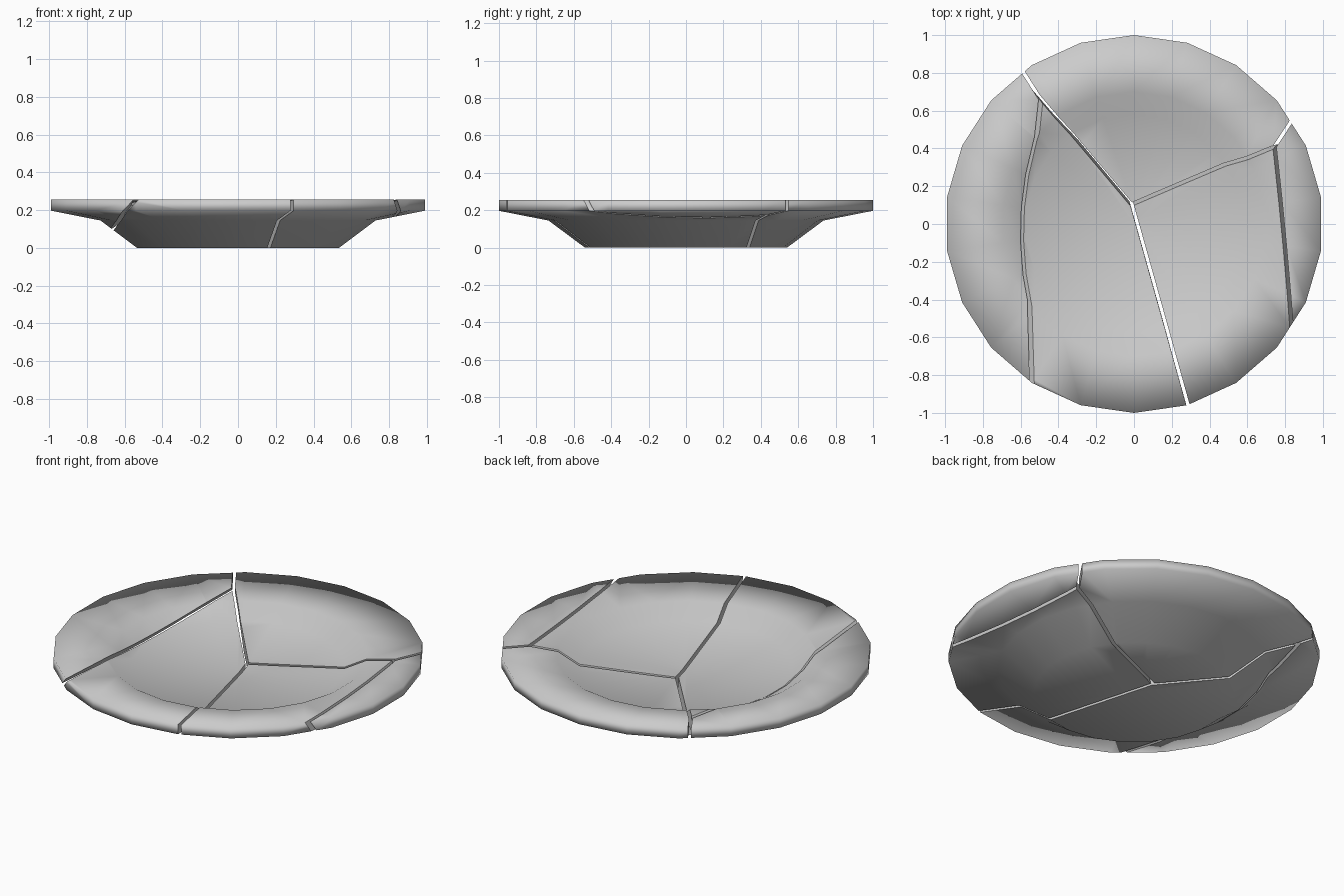
import bpy, bmesh
from math import pi, cos, sin
from mathutils import Vector

if "Cube" in bpy.data.objects:
    bpy.data.objects.remove(bpy.data.objects["Cube"])

SIDES = 22
HALF_GAP = 0.009
# (radius, height) from the centre of the underside, round the rim, to the centre of the dish
PROFILE = [(0, 0), (0.54, 0), (0.735, 0.145), (1, 0.197), (1, 0.255),
           (0.70, 0.226), (0.58, 0.16), (0, 0.13)]

# Crack planes, each through three points
CRACKS = {
    "back_left":   [(-0.01, 0.10, 0.13), (-0.49, 0.66, 0.23), (-0.29, 0.452, 0)],
    "back_right":  [(-0.01, 0.106, 0.13), (0.745, 0.41, 0.237), (-0.015, 0.139, 0)],
    "front":       [(-0.01, 0.10, 0.13), (0.285, -0.955, 0.25), (0.162, -0.51, 0)],
    "left":        [(-0.545, -0.84, 0.25), (-0.50, 0.65, 0.232), (-0.666, 0, 0.094)],
    "right":       [(0.745, 0.41, 0.237), (0.835, -0.535, 0.25), (0.796, 0.2, 0.16)],
    "rim_left":    [(-0.495, 0.66, 0.23), (-0.59, 0.81, 0.25), (-0.495, 0.66, 0)],
    "rim_right":   [(0.745, 0.41, 0.237), (0.83, 0.54, 0.25), (0.745, 0.41, 0)],
}

# Each shard: a point inside it and the cracks that bound it
SHARDS = {
    "back_shard":        ((0.2, 0.7, 0.15), ["back_left", "back_right", "rim_left", "rim_right"]),
    "front_right_shard": ((0.45, -0.2, 0.1), ["back_right", "front", "right"]),
    "front_left_shard":  ((-0.25, -0.2, 0.1), ["back_left", "front", "left"]),
    "left_rim_shard":    ((-0.85, 0.0, 0.2), ["left", "rim_left"]),
    "right_rim_shard":   ((0.92, 0.0, 0.2), ["right", "rim_right"]),
}


def plate():
    """Whole plate as a lathed solid."""
    bm = bmesh.new()
    rings = []
    for r, z in PROFILE:
        n = SIDES if r else 1
        rings.append([bm.verts.new((r * cos(pi / 2 + 2 * pi * i / SIDES),
                                    r * sin(pi / 2 + 2 * pi * i / SIDES), z)) for i in range(n)])
    for a, b in zip(rings, rings[1:]):
        for i in range(SIDES):
            j = (i + 1) % SIDES
            quad = [a[i % len(a)], a[j % len(a)], b[j % len(b)], b[i % len(b)]]
            bm.faces.new(list(dict.fromkeys(quad)))
    bmesh.ops.recalc_face_normals(bm, faces=bm.faces)
    return bm


def cut(bm, crack, inside):
    """Remove everything beyond a crack, leaving half the gap, and cap the break."""
    p, q, r = (Vector(c) for c in CRACKS[crack])
    n = (q - p).cross(r - p).normalized()
    if n.dot(Vector(inside) - p) > 0:
        n = -n                                   # normal points out of the shard
    res = bmesh.ops.bisect_plane(bm, geom=bm.verts[:] + bm.edges[:] + bm.faces[:], dist=1e-5,
                                 plane_co=p - n * HALF_GAP, plane_no=n, clear_outer=True)
    rim = [e for e in bm.edges if e.is_boundary]
    bmesh.ops.holes_fill(bm, edges=rim, sides=0)
    for e in rim:
        e.smooth = False


for name, (inside, cracks) in SHARDS.items():
    bm = plate()
    for f in bm.faces:
        f.smooth = True
    for c in cracks:
        cut(bm, c, inside)
    bmesh.ops.recalc_face_normals(bm, faces=bm.faces)
    mesh = bpy.data.meshes.new(name)
    bm.to_mesh(mesh)
    bm.free()
    bpy.context.collection.objects.link(bpy.data.objects.new(name, mesh))
